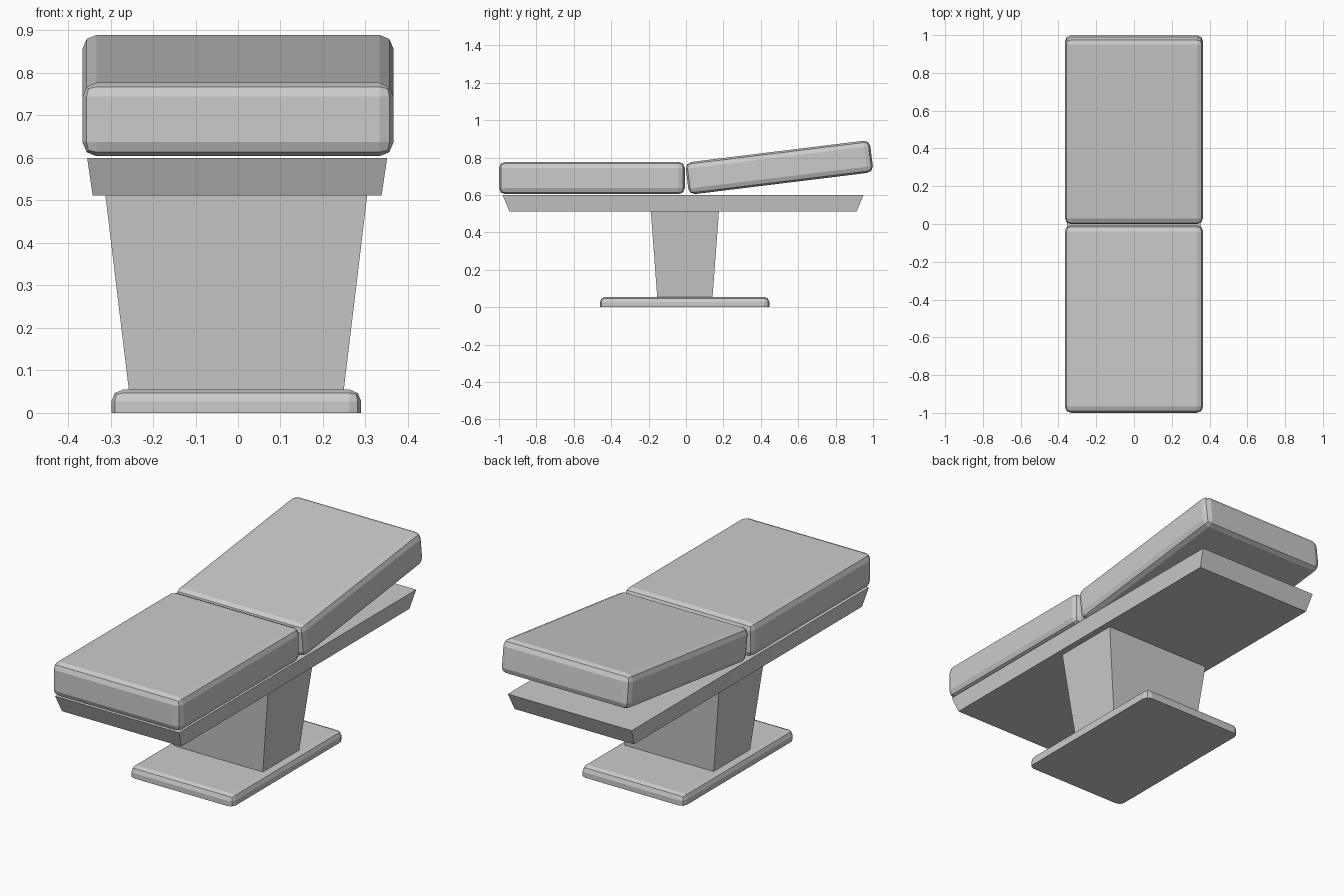
import bpy, bmesh, math
from mathutils import Matrix, Vector

if "Cube" in bpy.data.objects:
    bpy.data.objects.remove(bpy.data.objects["Cube"])


def add_part(name, center, bottom, top, height, bevel=0.0, flat_base=False, tilt=0.0):
    """Tapered box from half sizes at bottom and top, optionally with rounded edges."""
    bm = bmesh.new()
    bmesh.ops.create_cube(bm, size=2)
    for v in bm.verts:
        half = top if v.co.z > 0 else bottom
        v.co = Vector((v.co.x * half[0], v.co.y * half[1], v.co.z * height / 2))
    if bevel:
        edges = [e for e in bm.edges
                 if not (flat_base and all(v.co.z < 0 for v in e.verts))]
        bmesh.ops.bevel(bm, geom=edges, offset=bevel, offset_type='OFFSET',
                        segments=2, profile=0.5, affect='EDGES')
    bmesh.ops.recalc_face_normals(bm, faces=bm.faces)
    bm.transform(Matrix.Translation(center) @ Matrix.Rotation(tilt, 4, 'X'))
    mesh = bpy.data.meshes.new(name)
    bm.to_mesh(mesh)
    bm.free()
    obj = bpy.data.objects.new(name, mesh)
    bpy.context.collection.objects.link(obj)
    return obj


# Floor plate with rounded top and corners
add_part("base", (-0.004, -0.007, 0.0275), (0.294, 0.453), (0.294, 0.453), 0.055,
         bevel=0.028, flat_base=True)

# Pedestal widening upwards
add_part("pedestal", (-0.004, -0.006, 0.2835), (0.253, 0.148), (0.308, 0.182), 0.457)

# Bed plate under the cushions
add_part("bed_plate", (-0.002, -0.016, 0.556), (0.340, 0.928), (0.353, 0.965), 0.088)

# Flat leg cushion and tilted back cushion
cushion = (0.366, 0.497)
add_part("leg_cushion", (0, -0.503, 0.6905), cushion, cushion, 0.173, bevel=0.033)
add_part("back_cushion", (0, 0.499, 0.747), cushion, cushion, 0.173, bevel=0.033,
         tilt=math.radians(7))
